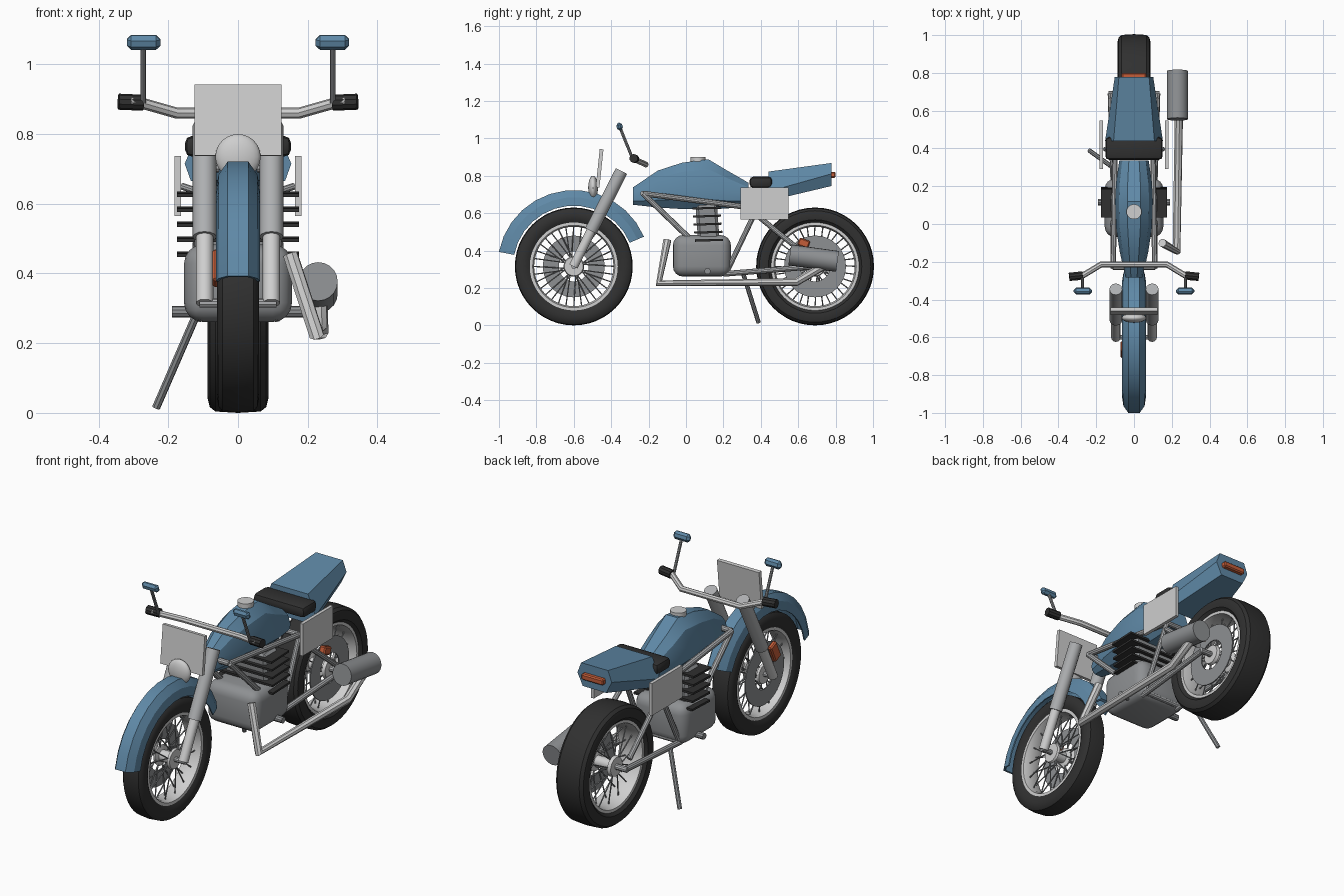
import bpy, bmesh, math
from mathutils import Vector, Matrix

if "Cube" in bpy.data.objects:
    bpy.data.objects.remove(bpy.data.objects["Cube"])


def mat(name, r, g, b):
    m = bpy.data.materials.new(name)
    m.diffuse_color = (r, g, b, 1)
    m.use_nodes = True
    m.node_tree.nodes["Principled BSDF"].inputs["Base Color"].default_value = m.diffuse_color
    return m


BLUE = mat("blue_paint", .115, .25, .385)
BLACK = mat("black_rubber", .03, .03, .03)
ORANGE = mat("orange", .56, .11, .04)
LIGHT = mat("light_silver", .62, .62, .62)
SILVER = mat("silver", .42, .43, .44)
STEEL = mat("steel_grey", .27, .28, .29)


def finish(ob, m, angle=35):
    ob.data.materials.clear()
    ob.data.materials.append(m)
    bpy.ops.object.select_all(action='DESELECT')
    ob.select_set(True)
    bpy.context.view_layer.objects.active = ob
    if angle:
        bpy.ops.object.shade_smooth_by_angle(angle=math.radians(angle))
    return ob


def from_bm(name, bm, m, angle=35):
    bmesh.ops.recalc_face_normals(bm, faces=bm.faces)
    me = bpy.data.meshes.new(name)
    bm.to_mesh(me)
    bm.free()
    ob = bpy.data.objects.new(name, me)
    bpy.context.collection.objects.link(ob)
    return finish(ob, m, angle)


def loft(name, rings, m, angle=35, closed=False):
    """Skin a row of rings; cap the ends or join last to first."""
    bm = bmesh.new()
    vs = [[bm.verts.new(p) for p in ring] for ring in rings]
    n = len(vs[0])
    pairs = list(zip(vs, vs[1:])) + ([(vs[-1], vs[0])] if closed else [])
    for a, b in pairs:
        for i in range(n):
            j = (i + 1) % n
            bm.faces.new((a[i], a[j], b[j], b[i]))
    if not closed:
        bm.faces.new(vs[0])
        bm.faces.new(vs[-1])
    return from_bm(name, bm, m, angle)


def lathe(name, prof, y, z, m, n=48):
    """Spin a closed (x, radius) profile about the wheel axis."""
    rings = []
    for k in range(n):
        a = 2 * math.pi * k / n
        rings.append([(x, y + r * math.cos(a), z + r * math.sin(a)) for x, r in prof])
    return loft(name, rings, m, 35, True)


def rods(name, lines, m, n=10):
    """Straight round bars: (start, end, radius) each."""
    bm = bmesh.new()
    for a, b, r in lines:
        a, b = Vector(a), Vector(b)
        d = b - a
        mx = Matrix.Translation((a + b) / 2) @ d.to_track_quat('Z', 'Y').to_matrix().to_4x4()
        bmesh.ops.create_cone(bm, cap_ends=True, segments=n, radius1=r, radius2=r,
                              depth=d.length, matrix=mx)
    return from_bm(name, bm, m)


def pipe(name, pts, r, m):
    """Bent tube along a path."""
    cu = bpy.data.curves.new(name, 'CURVE')
    cu.dimensions = '3D'
    cu.bevel_depth, cu.bevel_resolution, cu.use_fill_caps = r, 2, True
    sp = cu.splines.new('POLY')
    sp.points.add(len(pts) - 1)
    for p, q in zip(sp.points, pts):
        p.co = (*q, 1)
    ob = bpy.data.objects.new(name, cu)
    bpy.context.collection.objects.link(ob)
    bpy.ops.object.select_all(action='DESELECT')
    ob.select_set(True)
    bpy.context.view_layer.objects.active = ob
    bpy.ops.object.convert(target='MESH')
    return finish(bpy.context.object, m)


def box(name, c, s, m, rot=0, bevel=0, seg=2):
    bm = bmesh.new()
    bmesh.ops.create_cube(bm, size=1)
    bmesh.ops.scale(bm, vec=s, verts=bm.verts)
    if bevel:
        bmesh.ops.bevel(bm, geom=bm.edges[:], offset=bevel, segments=seg,
                        profile=.5, affect='EDGES')
    bm.transform(Matrix.Translation(c) @ Matrix.Rotation(math.radians(rot), 4, 'X'))
    return from_bm(name, bm, m)


# Wheels: tyre, rim, hub, spokes and a disc on one side
WZ = .315
for side, y, w, disc in (("front", -.6, .06, -.045), ("rear", .69, .087, .06)):
    lathe(side + "_tyre", [(-w * .72, .228), (-w * .96, .25), (-w, .275), (-w * .93, .298),
                           (-w * .75, .311), (0, .315), (w * .75, .311), (w * .93, .298),
                           (w, .275), (w * .96, .25), (w * .72, .228)], y, WZ, BLACK)
    lathe(side + "_rim", [(-w * .8, .236), (-w * .8, .22), (-w * .4, .212), (w * .4, .212),
                          (w * .8, .22), (w * .8, .236)], y, WZ, LIGHT)
    lathe(side + "_hub", [(-w * .8, .001), (-w * .8, .05), (-w * .6, .055), (-w * .5, .03),
                          (w * .5, .03), (w * .6, .055), (w * .8, .05), (w * .8, .001)],
          y, WZ, LIGHT, 24)
    spokes = []
    for k in range(32):
        a = 2 * math.pi * k / 32
        h = a + (.5 if k % 4 < 2 else -.5) * .5
        sx = w * .62 * (1 if k % 2 else -1)
        spokes.append(((sx, y + .045 * math.cos(h), WZ + .045 * math.sin(h)),
                       (sx * .4, y + .218 * math.cos(a), WZ + .218 * math.sin(a)), .0035))
    rods(side + "_spokes", spokes, STEEL, 5)
    lathe(side + "_brake_disc", [(disc - .003, .08), (disc - .003, .165),
                                 (disc + .003, .165), (disc + .003, .08)], y, WZ, STEEL)
box("front_caliper", (-.06, -.665, .415), (.025, .055, .1), ORANGE, -25, .006, 1)
box("rear_caliper", (.078, .63, .44), (.035, .06, .042), ORANGE, -20, .006, 1)
rods("axles", [((-.11, -.6, WZ), (.11, -.6, WZ), .013),
               ((-.135, .69, WZ), (.135, .69, WZ), .015)], SILVER)

# Front mudguard: faceted shell swept round the wheel
sec = [(-.063, .325), (-.056, .37), (-.03, .408), (.03, .408), (.056, .37), (.063, .325),
       (.056, .325), (.048, .362), (.025, .393), (-.025, .393), (-.048, .362), (-.056, .325)]
rings = []
for k in range(13):
    a = math.radians(23 + 146 * k / 12)
    rings.append([(x, -.6 + r * math.cos(a), WZ + r * math.sin(a)) for x, r in sec])
loft("front_mudguard", rings, BLUE, 20)

# Fork legs
rods("fork_upper", [((s * .096, -.345, .825), (s * .096, -.508, .505), .034)
                    for s in (-1, 1)], SILVER, 12)
rods("fork_lower", [((s * .096, -.5, .52), (s * .096, -.602, .315), .025)
                    for s in (-1, 1)], LIGHT, 12)

# Front number board and lamp
box("front_board", (0, -.462, .84), (.25, .02, .205), LIGHT, -6)
bm = bmesh.new()
bmesh.ops.create_uvsphere(bm, u_segments=24, v_segments=12, radius=.065)
bmesh.ops.scale(bm, vec=(1, .4, 1), verts=bm.verts)
bmesh.ops.translate(bm, vec=(0, -.497, .735), verts=bm.verts)
from_bm("headlamp", bm, LIGHT)

# Handlebar, grips and mirrors
half = [(.31, -.285, .893), (.27, -.272, .887), (.175, -.215, .86)]
pipe("handlebar", [(-x, y, z) for x, y, z in half] + half[::-1], .016, LIGHT)
rods("grips", [((s * .272, -.272, .89), (s * .343, -.28, .893), .023) for s in (-1, 1)], BLACK)
rods("mirror_stems", [((s * .272, -.285, .89), (s * .272, -.352, 1.055), .008)
                      for s in (-1, 1)], STEEL, 8)
for s, n in ((-1, "left"), (1, "right")):
    box(n + "_mirror", (s * .271, -.355, 1.063), (.096, .032, .042), BLUE, 15, .012, 1)

# Fuel tank: rings along the body (y, bottom, top, half width)
tank = [(-.283, .645, .738, .045), (-.15, .63, .828, .075), (-.02, .622, .87, .095),
        (.12, .62, .888, .1), (.22, .625, .828, .095), (.335, .64, .762, .078)]
shape = [(-.5, 0), (-.95, .2), (-1, .45), (-.8, .8), (-.35, 1),
         (.35, 1), (.8, .8), (1, .45), (.95, .2), (.5, 0)]
loft("fuel_tank", [[(u * w, y, b + v * (t - b)) for u, v in shape] for y, b, t, w in tank],
     BLUE, 28)
bm = bmesh.new()
bmesh.ops.create_cone(bm, cap_ends=True, segments=24, radius1=.04, radius2=.04, depth=.025,
                      matrix=Matrix.Translation((0, .065, .889)))
from_bm("filler_cap", bm, LIGHT)

# Seat, tail and tail lamp
box("seat", (0, .4, .765), (.304, .12, .06), BLACK, 0, .02, 2)
tail = [(.44, .665, .715, .822, .135, .153, .108), (.777, .745, .81, .868, .07, .102, .08)]
loft("tail", [[(-a, y, z0), (-b, y, z1), (-c, y, z2), (c, y, z2), (b, y, z1), (a, y, z0)]
              for y, z0, z1, z2, a, b, c in tail], BLUE, 15)
box("tail_lamp", (0, .785, .805), (.13, .03, .032), ORANGE, 0, .006, 1)

# Side boards
for s, n in ((-1, "left"), (1, "right")):
    box(n + "_side_board", (s * .173, .42, .651), (.018, .258, .172), LIGHT)

# Engine: case, finned cylinder and foot pegs
box("engine_case", (0, .085, .372), (.31, .31, .222), STEEL, 0, .055, 4)
box("cylinder", (0, .115, .55), (.25, .115, .19), STEEL, 4, .015, 1)
for k in range(5):
    box("cooling_fin_%d" % (k + 1), (0, .122 - k * .003, .455 + k * .043),
        (.35, .15, .011), BLACK, 2)
rods("foot_pegs", [((-.19, .115, .29), (.19, .115, .29), .017)], STEEL)

# Frame tubes, swing arm and rear struts, both sides
tubes = []
for s in (-1, 1):
    tubes += [((s * .11, -.23, .705), (s * .1, .38, .625), .015),
              ((s * .11, -.23, .705), (s * .11, .03, .455), .015),
              ((s * .1, .38, .625), (s * .11, .22, .29), .014),
              ((s * .11, .39, .58), (s * .125, .66, .36), .014),
              ((s * .11, .2, .275), (s * .125, .69, WZ), .015),
              ((s * .1, .36, .63), (s * .16, .4, .65), .01)]
tubes += [((-.11, -.23, .705), (.11, -.23, .705), .015),
          ((-.11, .22, .285), (.11, .22, .285), .014),
          ((-.11, .38, .625), (.11, .38, .625), .014)]
rods("frame", tubes, SILVER)

# Exhaust on the right, side stand on the left
pipe("exhaust_pipe", [(.15, -.1, .455), (.225, -.145, .225), (.238, .59, .232),
                      (.235, .74, .32)], .022, LIGHT)
rods("muffler", [((.23, .555, .377), (.23, .81, .342), .056)], STEEL, 20)
rods("side_stand", [((-.12, .305, .28), (-.235, .388, .015), .012)], STEEL, 8)
